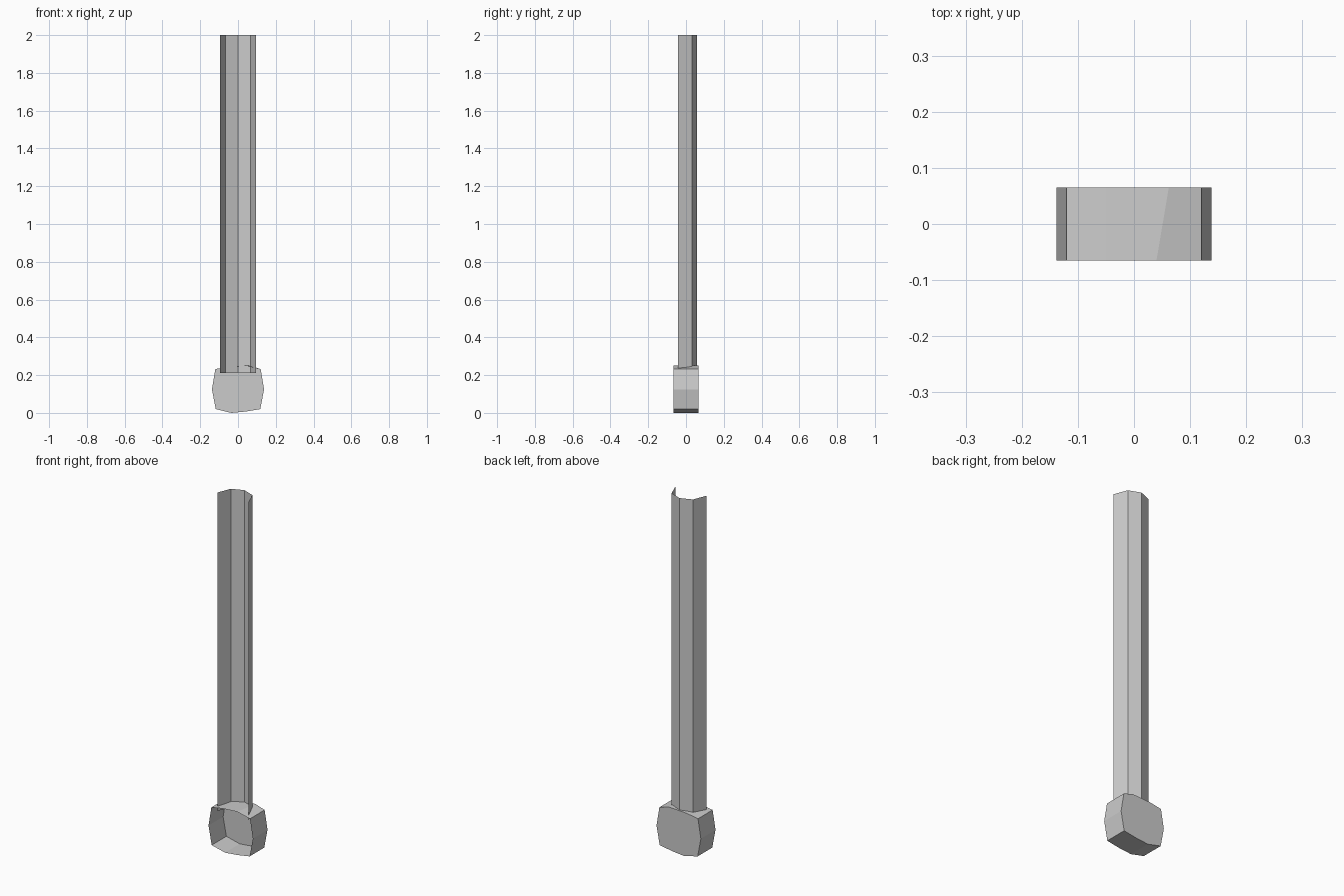
import bpy

if "Cube" in bpy.data.objects:
    bpy.data.objects.remove(bpy.data.objects["Cube"])


def make_strip(name, front, back, y0, y1, closed=False, close_back=False, vertical=False):
    """Join two matching outlines with quads; optionally cap the rear one."""
    verts = [(x, y0, z) for x, z in front] + [(x, y1, z) for x, z in back]
    n = len(front)
    faces = [(i, n + i, n + (i + 1) % n, (i + 1) % n) for i in range(n if closed else n - 1)]
    if close_back:
        faces.append(tuple(range(n, 2 * n)))
    return add_mesh(name, verts, faces)


def add_mesh(name, verts, faces):
    mesh = bpy.data.meshes.new(name)
    mesh.from_pydata(verts, [], faces)
    mesh.update()
    obj = bpy.data.objects.new(name, mesh)
    bpy.context.collection.objects.link(obj)
    return obj


# Handle: faceted half-round channel, open at the front and both ends
half = [(0.0, 0.058), (0.067, 0.032), (0.096, -0.043)]
profile = [(-x, y) for x, y in reversed(half[1:])] + half
n = len(profile)
add_mesh("handle",
         [(x, y, z) for z in (0.21, 2.0) for x, y in profile],
         [(i + 1, i, n + i, n + i + 1) for i in range(n - 1)])


# Head: shallow bulging tray, closed at the back and open at the front
def head_outline(ridge_x):
    return [(-0.12, 0.232), (-0.05, 0.244), (ridge_x, 0.25), (0.12, 0.232),
            (0.138, 0.125), (0.118, 0.02), (0.04, 0.007), (-0.035, 0.0),
            (-0.118, 0.02), (-0.138, 0.125)]


make_strip("head", head_outline(0.04), head_outline(0.062), -0.065, 0.065,
           closed=True, close_back=True)
